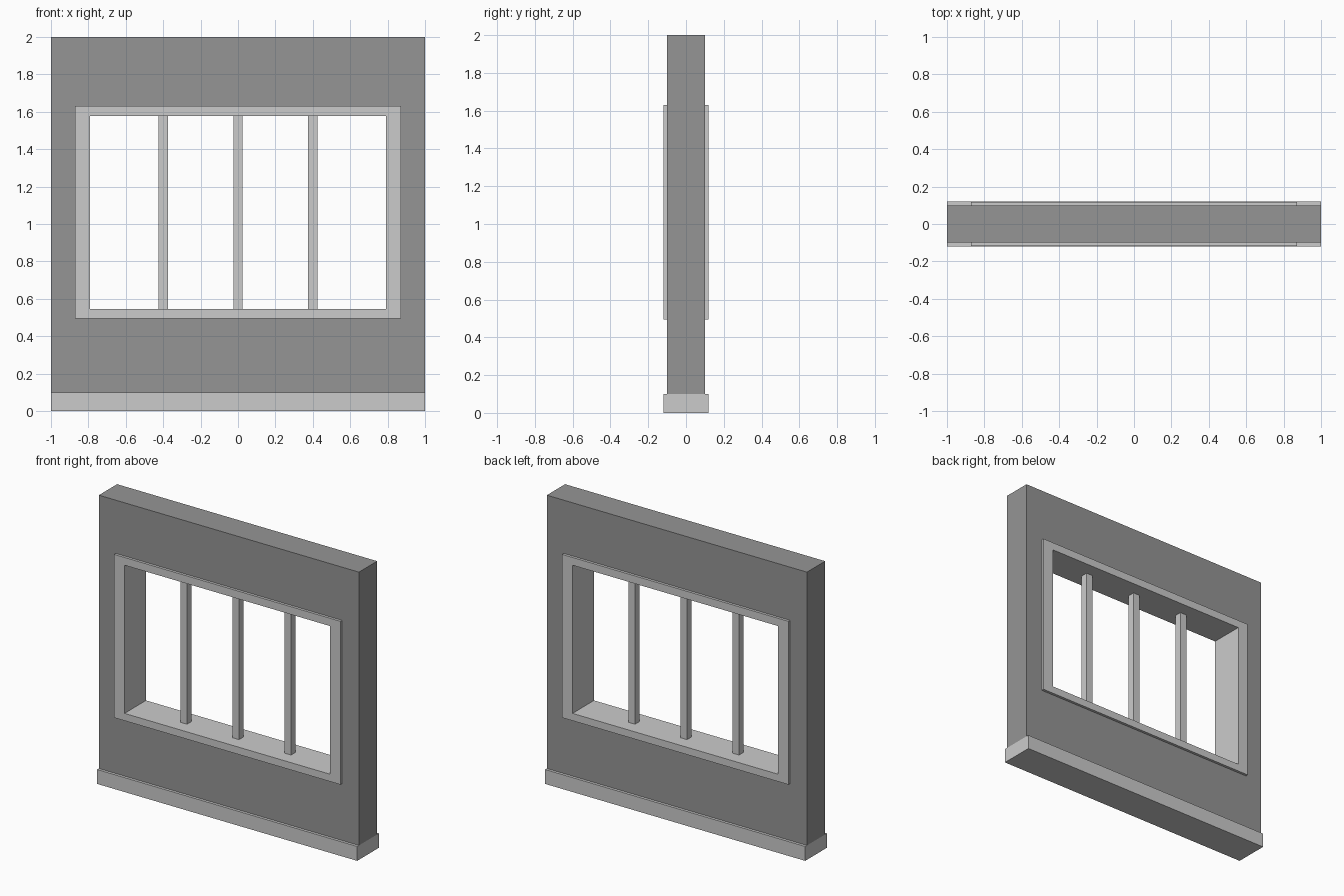
import bpy, bmesh

if "Cube" in bpy.data.objects:
    bpy.data.objects.remove(bpy.data.objects["Cube"])


def grey(name, value):
    mat = bpy.data.materials.new(name)
    mat.diffuse_color = (value, value, value, 1)
    mat.use_nodes = True
    mat.node_tree.nodes["Principled BSDF"].inputs["Base Color"].default_value = mat.diffuse_color
    return mat


dark = grey("dark_grey", 0.30)
light = grey("light_grey", 0.56)


def add_object(name, bm, mat):
    bmesh.ops.recalc_face_normals(bm, faces=bm.faces)
    mesh = bpy.data.meshes.new(name)
    bm.to_mesh(mesh)
    bm.free()
    mesh.materials.append(mat)
    obj = bpy.data.objects.new(name, mesh)
    bpy.context.collection.objects.link(obj)
    return obj


def box(name, x0, x1, half_y, z0, z1, mat):
    bm = bmesh.new()
    bmesh.ops.create_cube(bm, size=1)
    for v in bm.verts:
        v.co.x = x1 if v.co.x > 0 else x0
        v.co.y = half_y if v.co.y > 0 else -half_y
        v.co.z = z1 if v.co.z > 0 else z0
    return add_object(name, bm, mat)


def ring(name, outer, inner, half_y, mat):
    """Rectangular slab with a rectangular hole; each rect is (half_x, z0, z1)."""
    bm = bmesh.new()

    def loop(rect, y):
        hx, z0, z1 = rect
        return [bm.verts.new((x, y, z))
                for x, z in ((-hx, z0), (hx, z0), (hx, z1), (-hx, z1))]

    loops = [loop(outer, -half_y), loop(inner, -half_y),
             loop(inner, half_y), loop(outer, half_y)]
    for a, b in zip(loops, loops[1:] + loops[:1]):
        for i in range(4):
            j = (i + 1) % 4
            bm.faces.new((a[i], a[j], b[j], b[i]))
    return add_object(name, bm, mat)


frame_outer = (0.87, 0.495, 1.63)
frame_inner = (0.79, 0.546, 1.576)

# Wall panel with window opening
ring("wall", (1.0, 0.1, 2.0), frame_outer, 0.1, dark)

# Window frame lining the opening, slightly proud on both sides
ring("window_frame", frame_outer, frame_inner, 0.118, light)

# Vertical window bars
for i, x in enumerate((-0.4, 0.0, 0.4)):
    box(f"window_bar_{i + 1}", x - 0.025, x + 0.025, 0.025,
        frame_inner[1], frame_inner[2], light)

# Baseboard under the wall
box("baseboard", -1.0, 1.0, 0.119, 0.0, 0.1, light)
